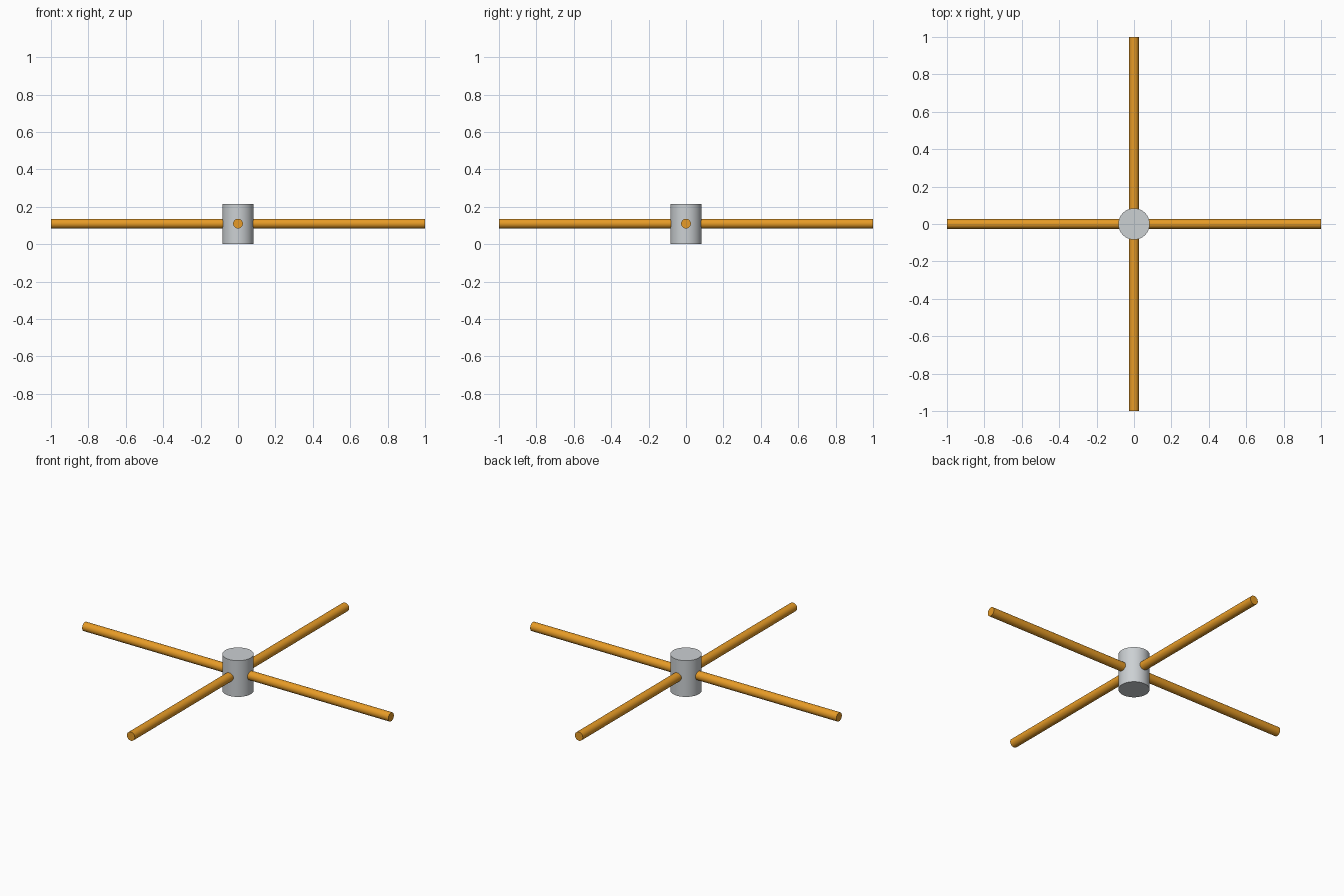
import bpy, math

if "Cube" in bpy.data.objects:
    bpy.data.objects.remove(bpy.data.objects["Cube"])

HEIGHT, HUB_R, ROD_R = 0.214, 0.084, 0.026
MID = 0.11


def material(name, rgb):
    m = bpy.data.materials.new(name)
    m.diffuse_color = (*rgb, 1)
    m.use_nodes = True
    m.node_tree.nodes["Principled BSDF"].inputs["Base Color"].default_value = m.diffuse_color
    return m


def cylinder(name, radius, depth, loc, rot, mat):
    bpy.ops.mesh.primitive_cylinder_add(vertices=32, radius=radius, depth=depth,
                                        location=loc, rotation=rot)
    ob = bpy.context.object
    ob.name = name
    ob.data.materials.append(mat)
    bpy.ops.object.shade_smooth_by_angle(angle=math.radians(35))
    return ob


steel = material("light grey metal", (0.60, 0.63, 0.65))
orange = material("orange rod", (0.80, 0.33, 0.02))

# Central upright hub
cylinder("hub", HUB_R, HEIGHT, (0, 0, HEIGHT / 2), (0, 0, 0), steel)

# Four rods radiating from inside the hub
inner, outer = 0.06, 1.0
for i, side in enumerate(("right", "back", "left", "front")):
    a = i * math.pi / 2
    r = (inner + outer) / 2
    cylinder(f"{side}_rod", ROD_R, outer - inner,
             (r * math.cos(a), r * math.sin(a), MID),
             (0, math.pi / 2, a), orange)
